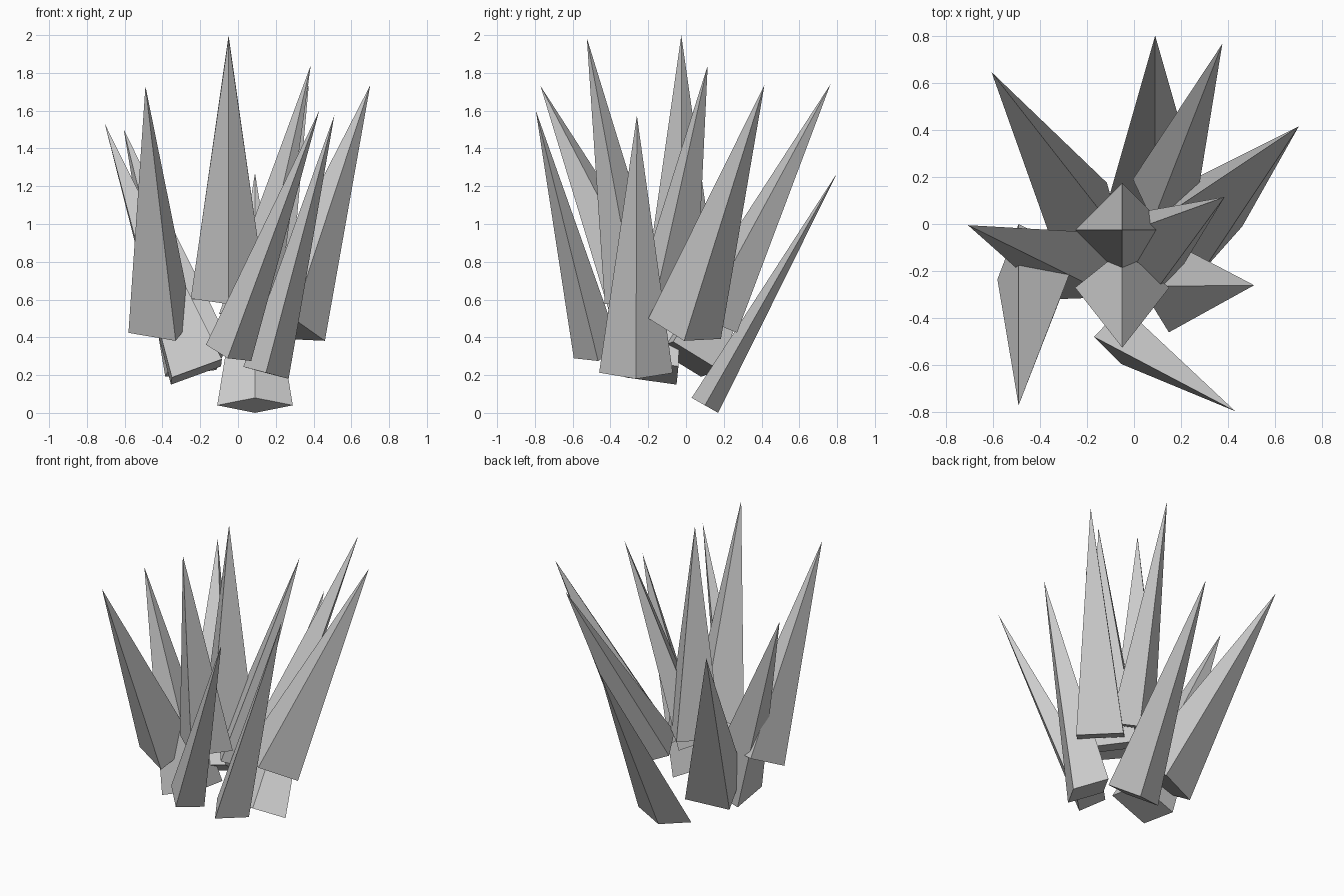
import bpy
from mathutils import Vector

# Each spike: tip, base centre, and the two half-diagonals of its base seen from above
SPIKES = [
    ((0.09, 0.80, 1.27), (0.09, 0.10, 0.04), (0.20, 0.0), (0.0, 0.07)),
    ((0.375, 0.765, 1.74), (0.13, 0.14, 0.50), (0.135, -0.05), (0.05, 0.13)),
    ((0.70, 0.415, 1.735), (0.266, -0.007, 0.446), (0.194, -0.003), (-0.026, 0.192)),
    ((0.385, 0.115, 1.84), (0.05, -0.125, 0.50), (0.03, -0.175), (0.15, -0.065)),
    ((-0.05, -0.025, 2.0), (-0.05, -0.025, 0.60), (0.20, 0.0), (0.0, 0.20)),
    ((0.51, -0.26, 1.575), (0.148, -0.265, 0.212), (0.12, 0.0), (0.0, 0.195)),
    ((0.43, -0.795, 1.60), (-0.05, -0.472, 0.318), (0.12, 0.007), (-0.005, -0.122)),
    ((-0.05, -0.525, 1.985), (-0.05, -0.27, 0.605), (0.20, 0.0), (0.0, 0.16)),
    ((-0.49, -0.77, 1.73), (-0.41, -0.18, 0.46), (-0.17, -0.055), (-0.08, 0.18)),
    ((-0.705, -0.005, 1.53), (-0.22, -0.18, 0.217), (0.13, 0.14), (-0.135, 0.13)),
    ((-0.605, 0.645, 1.50), (-0.216, 0.006, 0.284), (0.101, 0.169), (-0.169, 0.074)),
]


def spike(name, tip, base, u, v):
    """Four-sided pyramid whose base is square to its axis."""
    tip, base = Vector(tip), Vector(base)
    axis = tip - base

    def tilt(d):
        return Vector((d[0], d[1], -(axis.x * d[0] + axis.y * d[1]) / axis.z))

    u, v = tilt(u), tilt(v)
    if u.cross(v).dot(axis) < 0:      # keep faces pointing outwards
        v = -v
    verts = [base + u, base + v, base - u, base - v, tip]
    faces = [(3, 2, 1, 0)] + [(i, (i + 1) % 4, 4) for i in range(4)]
    mesh = bpy.data.meshes.new(name)
    mesh.from_pydata(verts, [], faces)
    obj = bpy.data.objects.new(name, mesh)
    bpy.context.collection.objects.link(obj)


# Cluster of spikes fanning outwards
for i, args in enumerate(SPIKES, 1):
    spike(f"spike_{i:02d}", *args)
